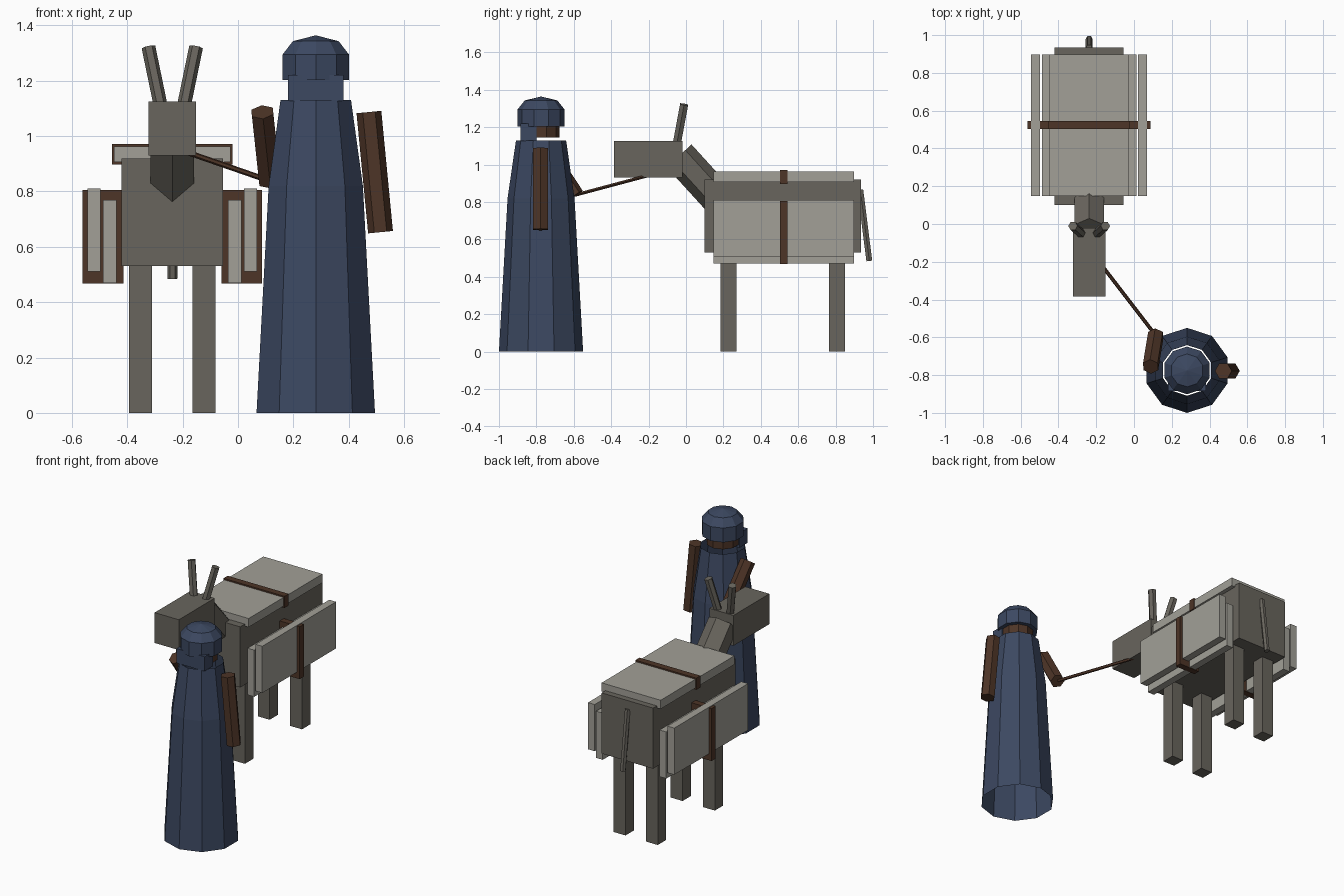
import bpy, math
from mathutils import Vector

if "Cube" in bpy.data.objects:
    bpy.data.objects.remove(bpy.data.objects["Cube"])


def material(name, rgb):
    m = bpy.data.materials.new(name)
    m.diffuse_color = (*rgb, 1)
    m.use_nodes = True
    m.node_tree.nodes["Principled BSDF"].inputs["Base Color"].default_value = m.diffuse_color
    return m


HIDE = material("hide", (0.14, 0.13, 0.11))
CLOTH = material("pale_cloth", (0.36, 0.35, 0.31))
BROWN = material("brown", (0.075, 0.035, 0.02))
BLUE = material("blue_cloth", (0.045, 0.065, 0.12))


def make(name, verts, faces, mat):
    me = bpy.data.meshes.new(name)
    me.from_pydata(verts, [], faces)
    me.materials.append(mat)
    ob = bpy.data.objects.new(name, me)
    bpy.context.collection.objects.link(ob)
    return ob


def box(name, x, y, z, mat):
    """Box from (min, max) ranges."""
    verts = [(a, b, c) for c in z for a, b in
             ((x[0], y[0]), (x[1], y[0]), (x[1], y[1]), (x[0], y[1]))]
    faces = [(3, 2, 1, 0), (4, 5, 6, 7)] + \
            [(i, (i + 1) % 4, (i + 1) % 4 + 4, i + 4) for i in range(4)]
    return make(name, verts, faces, mat)


def rod(name, a, b, r, mat, ref=(1, 0, 0), n=6):
    """Prism from a to b; the first corner points along ref."""
    a, b, ref = Vector(a), Vector(b), Vector(ref)
    d = (b - a).normalized()
    u = (ref - d * ref.dot(d)).normalized()
    v = d.cross(u)
    ring = [(u * math.cos(t) + v * math.sin(t)) * r
            for t in (2 * math.pi * i / n for i in range(n))]
    faces = [tuple(reversed(range(n))), tuple(range(n, 2 * n))] + \
            [(i, (i + 1) % n, (i + 1) % n + n, i + n) for i in range(n)]
    return make(name, [a + p for p in ring] + [b + p for p in ring], faces, mat)


def lathe(name, centre, profile, mat, caps=True, n=10):
    """Stack of rings (radius, z) with a corner at the back."""
    verts, faces = [], []
    for r, z in profile:
        for i in range(n):
            t = math.pi / 2 + 2 * math.pi * i / n
            verts.append((centre[0] + r * math.cos(t), centre[1] + r * math.sin(t), z))
    for k in range(len(profile) - 1):
        for i in range(n):
            j = (i + 1) % n
            faces.append((k * n + i, k * n + j, (k + 1) * n + j, (k + 1) * n + i))
    if caps:
        faces += [tuple(reversed(range(n))), tuple(range(len(verts) - n, len(verts)))]
    return make(name, verts, faces, mat)


# Pack animal
CX = -0.2375
box("animal_body", (CX - 0.183, CX + 0.183), (0.10, 0.935), (0.53, 0.92), HIDE)
box("animal_head", (CX - 0.086, CX + 0.086), (-0.385, -0.02), (0.93, 1.125), HIDE)
rod("animal_neck", (CX, -0.037, 1.047), (CX, 0.197, 0.79), 0.09, HIDE, (0, 0.7, 0.7))
rod("animal_tail", (CX, 0.932, 0.865), (CX, 0.98, 0.485), 0.018, HIDE)
for side, s in (("left", -1), ("right", 1)):
    rod(side + "_ear", (CX + s * 0.036, -0.055, 1.08), (CX + s * 0.086, -0.01, 1.322),
        0.025, HIDE)
    legs = sorted((CX + s * 0.073, CX + s * 0.157))
    for end, y in (("front", 0.185), ("back", 0.765)):
        box(f"{side}_{end}_leg", legs, (y, y + 0.085), (0, 0.54), HIDE)
    # Side load: two panels and a strap
    box(side + "_inner_panel", sorted((CX + s * 0.202, CX + s * 0.25)),
        (0.147, 0.897), (0.47, 0.77), CLOTH)
    box(side + "_outer_panel", sorted((CX + s * 0.259, CX + s * 0.307)),
        (0.147, 0.897), (0.51, 0.81), CLOTH)
    box(side + "_strap", sorted((CX + s * 0.177, CX + s * 0.325)),
        (0.502, 0.544), (0.468, 0.805), BROWN)

# Saddle pad and its strap
box("saddle_pad", (CX - 0.21, CX + 0.21), (0.147, 0.897), (0.907, 0.963), CLOTH)
box("saddle_strap", (CX - 0.217, CX + 0.217), (0.502, 0.544), (0.897, 0.972), BROWN)

# Robed figure
C = (0.281, -0.775)
lathe("robe", C, [(0.225, 0), (0.179, 0.82), (0.134, 1.13)], BLUE, caps=False)
lathe("head", C, [(0.098, 1.145), (0.098, 1.285)], BROWN)
lathe("hood", C, [(0.126, 1.203), (0.126, 1.295), (0.087, 1.343), (0.001, 1.364)], BLUE)
box("veil", (0.181, 0.381), (-0.885, -0.80), (1.127, 1.22), BLUE)
rod("free_arm", (0.473, -0.778, 1.087), (0.515, -0.778, 0.653), 0.045, BROWN)
rod("leading_arm", (0.088, -0.755, 1.087), (0.115, -0.59, 0.836), 0.045, BROWN, (0, 1, 0))

# Lead rope
rod("lead_rope", (-0.185, -0.20, 0.942), (0.115, -0.59, 0.838), 0.01, BROWN)
